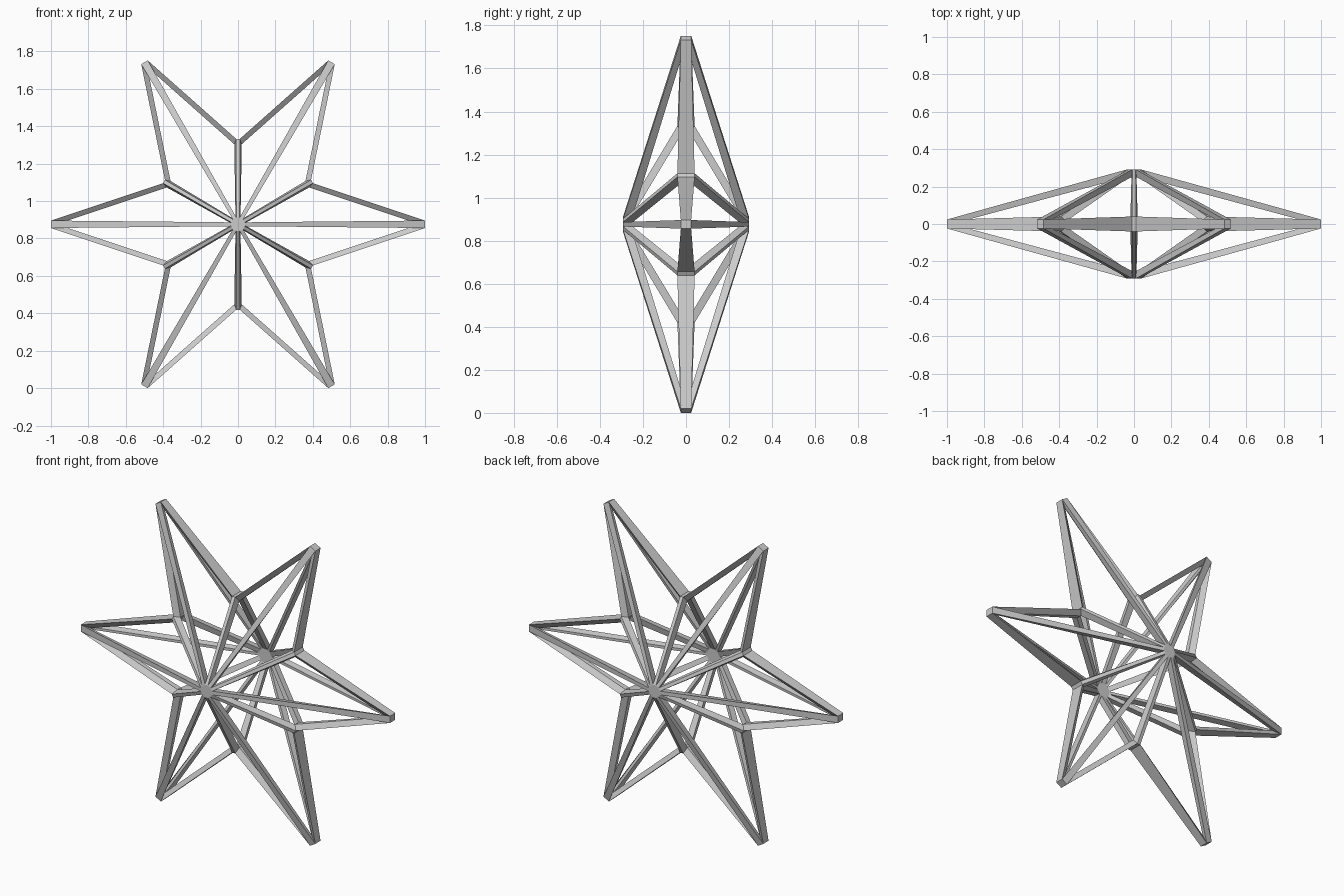
import bpy, bmesh
from math import cos, sin, radians

if "Cube" in bpy.data.objects:
    bpy.data.objects.remove(bpy.data.objects["Cube"])

CENTRE = 0.876
bm = bmesh.new()
cache = {}

# position from angle (degrees), radial distance, sideways shift and depth
def vert(key, angle, radial, side, depth):
    if key not in cache:
        a = radians(angle)
        cache[key] = bm.verts.new((radial * cos(a) - side * sin(a), depth,
                                   CENTRE + radial * sin(a) + side * cos(a)))
    return cache[key]

# corner verts of one star facet: arm k, half s (+1/-1), front/back f, layer 0 outer / 1 inner
def tip(k, s, f, layer):
    r, w, d = ((1.0, 0.020, 0.024), (0.95, 0.007, 0.007))[layer]
    return vert(('t', k, s, f, layer), 60 * k, r, s * w, f * d)

def valley(k, s, f, layer):
    r, w, d = ((0.457, 0.010, 0.040), (0.428, 0.020, 0.016))[layer]
    return vert(('v', k, s, f, layer), 60 * k + 30 * s, r, -s * w, f * d)

def apex(k, s, f, layer):
    r, ang, d = ((0.038, 16, 0.292), (0.042, 11, 0.25))[layer]
    return vert(('a', k, s, f, layer), 60 * k + ang * s, r, 0, f * d)

face = bm.faces.new

# walls of the triangular openings
for k in range(6):
    for s in (1, -1):
        for f in (1, -1):
            corners = (tip, valley, apex)
            for i in range(3):
                p, q = corners[i], corners[(i + 1) % 3]
                face((p(k, s, f, 0), q(k, s, f, 0), q(k, s, f, 1), p(k, s, f, 1)))

# outer and inner strips of every strut, plus end caps
for layer in (0, 1):
    for k in range(6):
        n = (k + 1) % 6
        for f in (1, -1):
            # centre to tip
            face((apex(k, 1, f, layer), tip(k, 1, f, layer),
                  tip(k, -1, f, layer), apex(k, -1, f, layer)))
            # centre to valley
            face((apex(k, 1, f, layer), valley(k, 1, f, layer),
                  valley(n, -1, f, layer), apex(n, -1, f, layer)))
        for s in (1, -1):
            # tip to valley
            face((tip(k, s, 1, layer), valley(k, s, 1, layer),
                  valley(k, s, -1, layer), tip(k, s, -1, layer)))
        # tip and valley caps
        face((tip(k, 1, 1, layer), tip(k, 1, -1, layer),
              tip(k, -1, -1, layer), tip(k, -1, 1, layer)))
        face((valley(k, 1, 1, layer), valley(k, 1, -1, layer),
              valley(n, -1, -1, layer), valley(n, -1, 1, layer)))
    # centre hubs
    for f in (1, -1):
        face([apex(k, s, f, layer) for k in range(6) for s in (-1, 1)])

bmesh.ops.recalc_face_normals(bm, faces=bm.faces)
mesh = bpy.data.meshes.new("star_frame")
bm.to_mesh(mesh)
bm.free()
star = bpy.data.objects.new("star_frame", mesh)
bpy.context.collection.objects.link(star)
